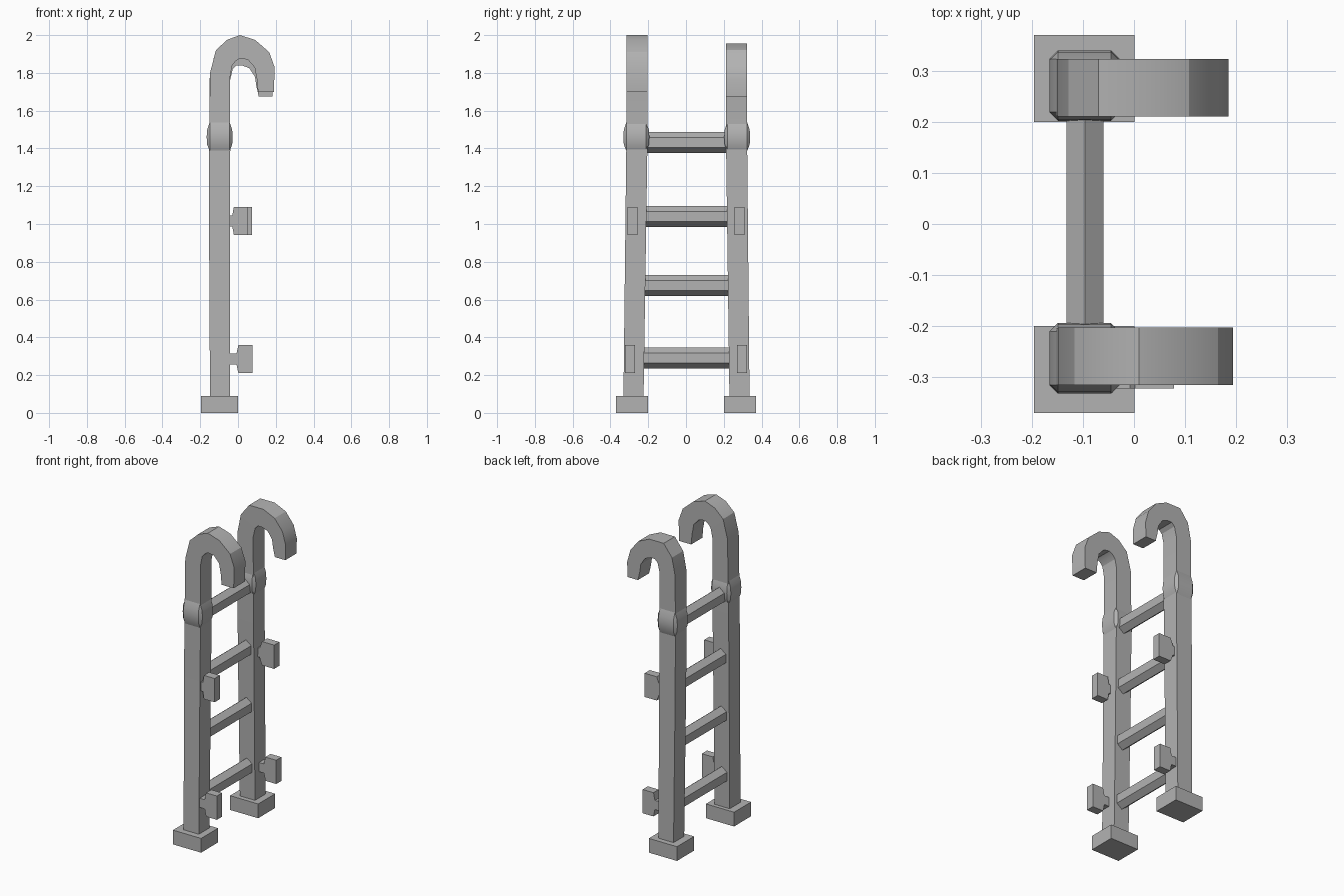
import bpy, bmesh, math
from mathutils import Vector

cube = bpy.data.objects.get("Cube")
if cube:
    bpy.data.objects.remove(cube, do_unlink=True)

GREY = (0.45, 0.45, 0.45, 1)
metal = bpy.data.materials.new("plain grey")
metal.use_nodes = True
metal.diffuse_color = GREY
metal.node_tree.nodes["Principled BSDF"].inputs["Base Color"].default_value = GREY


def loft(name, rings, smooth=False):
    """Skin a list of equal-sized rings and close both ends."""
    bm = bmesh.new()
    loops = [[bm.verts.new(p) for p in ring] for ring in rings]
    n = len(loops[0])
    for a, b in zip(loops, loops[1:]):
        for i in range(n):
            j = (i + 1) % n
            bm.faces.new((a[i], a[j], b[j], b[i]))
    bm.faces.new(loops[0])
    bm.faces.new(loops[-1])
    bmesh.ops.recalc_face_normals(bm, faces=bm.faces)
    mesh = bpy.data.meshes.new(name)
    bm.to_mesh(mesh)
    bm.free()
    mesh.materials.append(metal)
    obj = bpy.data.objects.new(name, mesh)
    bpy.context.collection.objects.link(obj)
    if smooth:
        bpy.ops.object.select_all(action='DESELECT')
        obj.select_set(True)
        bpy.context.view_layer.objects.active = obj
        bpy.ops.object.shade_smooth_by_angle(angle=math.radians(25))
    return obj


def extrude_y(name, outline, y0, y1):
    """Extrude an x-z outline along y."""
    return loft(name, [[(x, y, z) for x, z in outline] for y in (y0, y1)])


def box(name, x0, x1, y0, y1, z0, z1):
    return extrude_y(name, [(x0, z0), (x1, z0), (x1, z1), (x0, z1)], y0, y1)


# Hooked tops: outer and inner edge of the bend, from rail to tip
front_bend = [
    ((-.148, 1.80), (-.042, 1.78)), ((-.117, 1.92), (-.03, 1.84)),
    ((-.058, 1.975), (-.012, 1.863)), ((.01, 2.0), (.012, 1.877)),
    ((.09, 1.975), (.052, 1.87)), ((.165, 1.91), (.088, 1.83)),
    ((.194, 1.83), (.1, 1.765)), ((.19, 1.70), (.106, 1.70))]
back_bend = [
    ((-.15, 1.77), (-.042, 1.76)), ((-.128, 1.88), (-.028, 1.82)),
    ((-.07, 1.955), (-.008, 1.84)), ((.03, 1.955), (.02, 1.84)),
    ((.108, 1.92), (.06, 1.825)), ((.163, 1.85), (.09, 1.78)),
    ((.185, 1.77), (.097, 1.73)), ((.183, 1.675), (.11, 1.675))]


def rail(name, bend, y_foot, y_top):
    # Straight shaft leaning slightly inward, then the bend
    stations = [((-.148, .05), (-.042, .05)), ((-.153, .95), (-.042, .95)),
                ((-.153, 1.4), (-.041, 1.4))] + bend
    rings = []
    for (xo, zo), (xi, zi) in stations:
        t = min(zo / 1.5, 1)
        y = y_foot + (y_top - y_foot) * t
        h = .053 + .003 * t
        rings.append([(xo, y - h, zo), (xo, y + h, zo), (xi, y + h, zi), (xi, y - h, zi)])
    loft(name, rings, True)


def collar(name, y):
    # Swollen sleeve with cut corners
    rings = []
    for z, r in ((1.385, .052), (1.42, .066), (1.46, .069), (1.50, .066), (1.54, .052)):
        c = .052
        pts = [(r, -c), (r, c), (c, r), (-c, r), (-r, c), (-r, -c), (-c, -r), (c, -r)]
        rings.append([(-.097 + px, y + py, z) for px, py in pts])
    loft(name, rings, True)


def bracket(name, y, x_stem, x_plate, x_end, z):
    # Narrow stem flaring into a thick plate
    top = [(-.06, .029), (x_stem, .029), (x_plate, .075), (x_end, .075)]
    outline = top + [(x, -h) for x, h in reversed(top)]
    extrude_y(name, [(x, z + h) for x, h in outline], y - .026, y + .026)


for side, s, bend, y_foot, y_top in (("front", -1, front_bend, -.279, -.259),
                                     ("back", 1, back_bend, .284, .267)):
    rail(side + "_rail", bend, y_foot, y_top)
    collar(side + "_collar", y_top + s * .004)
    ys = sorted((s * .2, s * .37))
    box(side + "_foot", -.196, .001, ys[0], ys[1], 0, .09)
    shift = -.02 if s < 0 else 0
    bracket(side + "_upper_bracket", s * .283, -.03, -.012 + shift / 2, .073 + shift, 1.016)
    bracket(side + "_lower_bracket", s * .296, -.008, .002, .078, .285)

# Hexagonal rungs
for i, z in enumerate((.29, .675, 1.04, 1.432)):
    hexagon = [(0, .055), (.036, .027), (.036, -.027), (0, -.055), (-.036, -.027), (-.036, .027)]
    extrude_y(f"rung_{i + 1}", [(-.096 + x, z + h) for x, h in hexagon], -.24, .24)
